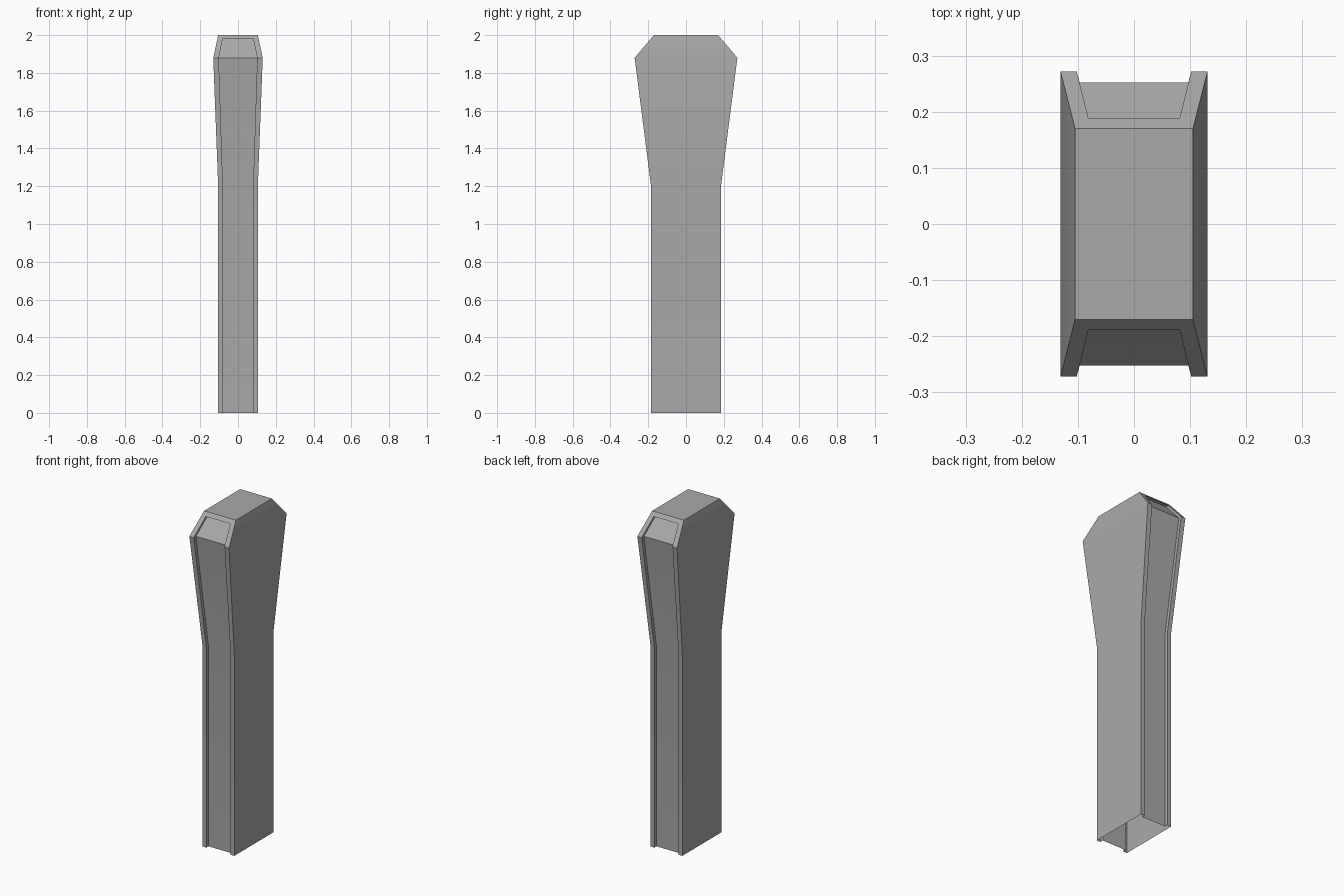
import bpy, bmesh, math

if "Cube" in bpy.data.objects:
    bpy.data.objects.remove(bpy.data.objects["Cube"])

# levels of the post: z, half width, half depth
OUTER = [(0.0, 0.105, 0.185), (1.2, 0.105, 0.185), (1.88, 0.131, 0.272), (2.0, 0.105, 0.17)]
# edge of the recess in the front and back: z, half width, half depth
INNER = [(0.0, 0.08, 0.185), (1.2, 0.08, 0.185), (1.88, 0.102, 0.272), (1.979, 0.081, 0.188)]
DEPTH = 0.02

bm = bmesh.new()


def quad(*pts):
    bm.faces.new([bm.verts.new(p) for p in pts])


def pt(level, sx, sy, inset=0.0):
    z, hx, hy = level
    return (sx * hx, sy * (hy - inset), z)


for i in range(3):
    o0, o1, i0, i1 = OUTER[i], OUTER[i + 1], INNER[i], INNER[i + 1]
    for sx in (-1, 1):
        # broad side
        quad(pt(o0, sx, -1), pt(o0, sx, 1), pt(o1, sx, 1), pt(o1, sx, -1))
        for sy in (-1, 1):
            # raised border and recess wall
            quad(pt(o0, sx, sy), pt(i0, sx, sy), pt(i1, sx, sy), pt(o1, sx, sy))
            quad(pt(i0, sx, sy), pt(i0, sx, sy, DEPTH), pt(i1, sx, sy, DEPTH), pt(i1, sx, sy))
    for sy in (-1, 1):
        # recessed panel
        quad(pt(i0, -1, sy, DEPTH), pt(i0, 1, sy, DEPTH), pt(i1, 1, sy, DEPTH), pt(i1, -1, sy, DEPTH))

# upper border strip and lip of the recess
o, n = OUTER[3], INNER[3]
for sy in (-1, 1):
    quad(pt(n, -1, sy), pt(n, 1, sy), pt(o, 1, sy), pt(o, -1, sy))
    quad(pt(n, -1, sy), pt(n, 1, sy), pt(n, 1, sy, DEPTH), pt(n, -1, sy, DEPTH))
# flat top (the underside is open)
quad(pt(o, -1, -1), pt(o, 1, -1), pt(o, 1, 1), pt(o, -1, 1))

bmesh.ops.remove_doubles(bm, verts=bm.verts, dist=0.0005)
bmesh.ops.recalc_face_normals(bm, faces=bm.faces)
mesh = bpy.data.meshes.new("post")
bm.to_mesh(mesh)
bm.free()

# single grey colour
mat = bpy.data.materials.new("mid grey")
mat.diffuse_color = (0.4, 0.4, 0.4, 1)
mat.use_nodes = True
mat.node_tree.nodes["Principled BSDF"].inputs["Base Color"].default_value = mat.diffuse_color
mesh.materials.append(mat)

post = bpy.data.objects.new("post", mesh)
bpy.context.collection.objects.link(post)
bpy.context.view_layer.objects.active = post
post.select_set(True)
bpy.ops.object.shade_smooth_by_angle(angle=math.radians(30))
